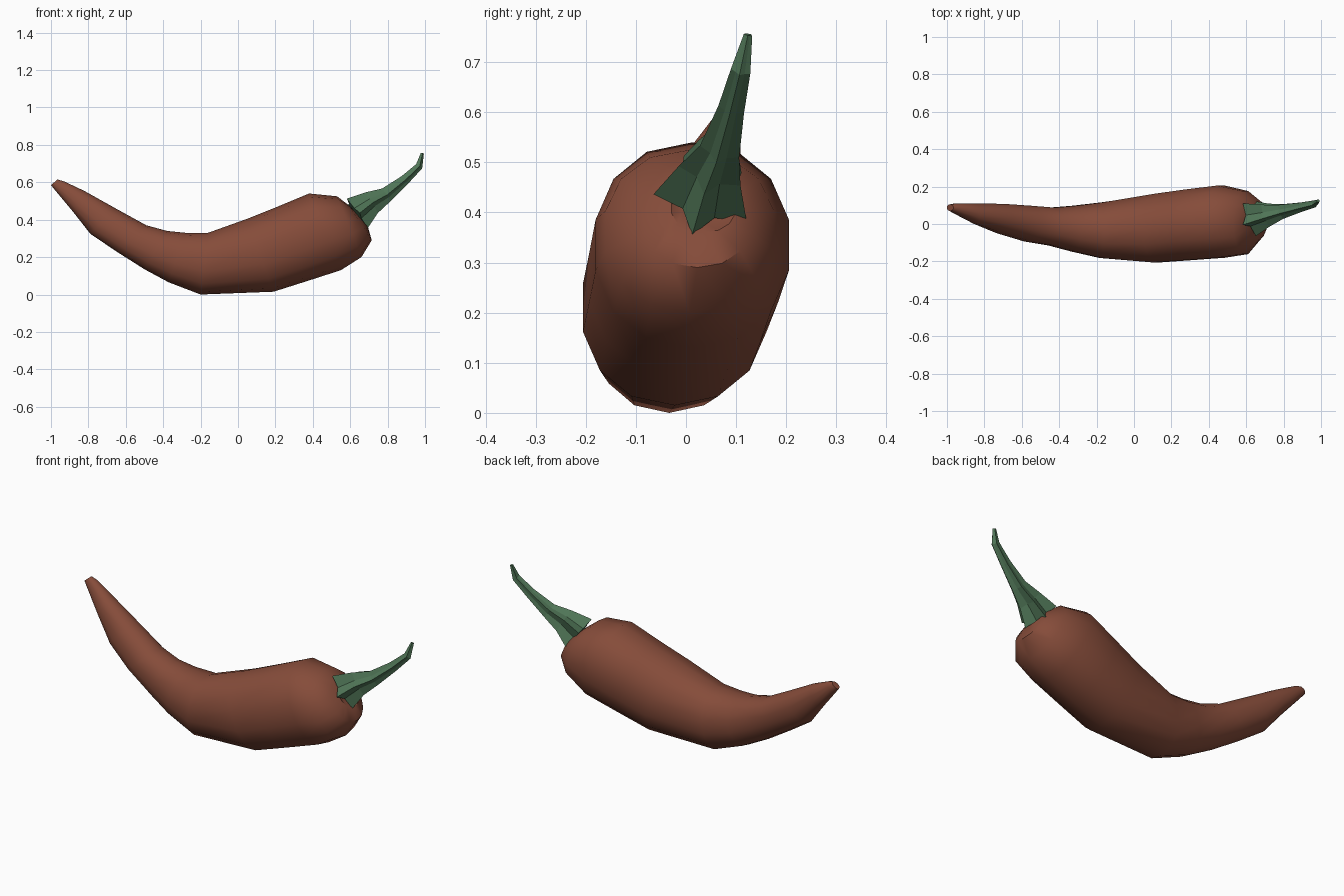
import bpy, bmesh, math
from mathutils import Vector

if "Cube" in bpy.data.objects:
    bpy.data.objects.remove(bpy.data.objects["Cube"])


def make_object(name, rings, color, smooth_angle):
    """Skin a list of equal-length point rings and cap both ends."""
    bm = bmesh.new()
    loops = [[bm.verts.new(p) for p in ring] for ring in rings]
    n = len(loops[0])
    for a, b in zip(loops, loops[1:]):
        for i in range(n):
            j = (i + 1) % n
            bm.faces.new((a[i], a[j], b[j], b[i]))
    bm.faces.new(loops[0][::-1])
    bm.faces.new(loops[-1])
    bmesh.ops.recalc_face_normals(bm, faces=bm.faces)
    mesh = bpy.data.meshes.new(name)
    bm.to_mesh(mesh)
    bm.free()
    mat = bpy.data.materials.new(name + "_color")
    mat.diffuse_color = color
    mat.use_nodes = True
    mat.node_tree.nodes["Principled BSDF"].inputs["Base Color"].default_value = mat.diffuse_color
    mesh.materials.append(mat)
    obj = bpy.data.objects.new(name, mesh)
    bpy.context.collection.objects.link(obj)
    if smooth_angle:
        bpy.ops.object.select_all(action='DESELECT')
        bpy.context.view_layer.objects.active = obj
        obj.select_set(True)
        bpy.ops.object.shade_smooth_by_angle(angle=math.radians(smooth_angle))
    return obj


def rounded(v):
    """Slightly squared-off circle coordinate for a fuller section."""
    return math.copysign(abs(v) ** .93, v)


# Pepper body: each station is top x, top z, bottom x, bottom z, y max, y min
stations = [
    (-.965, .615, -1.0, .585, .105, .07),
    (-.93, .605, -.98, .56, .11, .055),
    (-.82, .553, -.88, .44, .11, .0),
    (-.65, .458, -.79, .325, .11, -.05),
    (-.49, .37, -.65, .23, .10, -.095),
    (-.38, .34, -.50, .135, .09, -.118),
    (-.28, .33, -.37, .065, .10, -.15),
    (-.16, .33, -.20, .0, .118, -.185),
    (.05, .405, .19, .015, .165, -.21),
    (.20, .465, .37, .072, .188, -.198),
    (.38, .54, .55, .13, .21, -.185),
    (.53, .525, .66, .20, .18, -.165),
    (.595, .475, .715, .29, .13, -.085),
    (.61, .46, .695, .36, .10, -.03),
    (.61, .44, .66, .38, .08, -.01),
]
SIDES = 14
body = []
for tx, tz, bx, bz, y1, y0 in stations:
    mid = Vector(((tx + bx) / 2, (y1 + y0) / 2, (tz + bz) / 2))
    up = Vector(((tx - bx) / 2, 0, (tz - bz) / 2))
    side = Vector((0, (y1 - y0) / 2, 0))
    body.append([mid + up * rounded(math.cos(a)) + side * rounded(math.sin(a))
                 for a in (2 * math.pi * i / SIDES for i in range(SIDES))])
make_object("pepper_body", body, (.236, .072, .042, 1), 45)

# Stem: five-ridged star section flaring into the pointed cap
path = [
    (.632, .035, .433, .102, .55),
    (.71, .052, .49, .068, .60),
    (.79, .070, .532, .043, .68),
    (.89, .092, .612, .028, .72),
    (.967, .110, .685, .021, .75),
    (.985, .124, .755, .009, .8),
]
pts = [Vector(p[:3]) for p in path]
stem = []
for k, (x, y, z, r, inner) in enumerate(path):
    d = (pts[min(k + 1, len(pts) - 1)] - pts[max(k - 1, 0)]).normalized()
    side = d.cross(Vector((1, 0, -1))).normalized()
    down = side.cross(d)
    ring = []
    for i in range(10):
        a = math.pi * i / 5 - .2
        rad = r * (inner if i % 2 else 1)
        ring.append(pts[k] + (down * math.cos(a) + side * math.sin(a)) * rad)
    stem.append(ring)
make_object("stem", stem, (.08, .18, .095, 1), 0)
